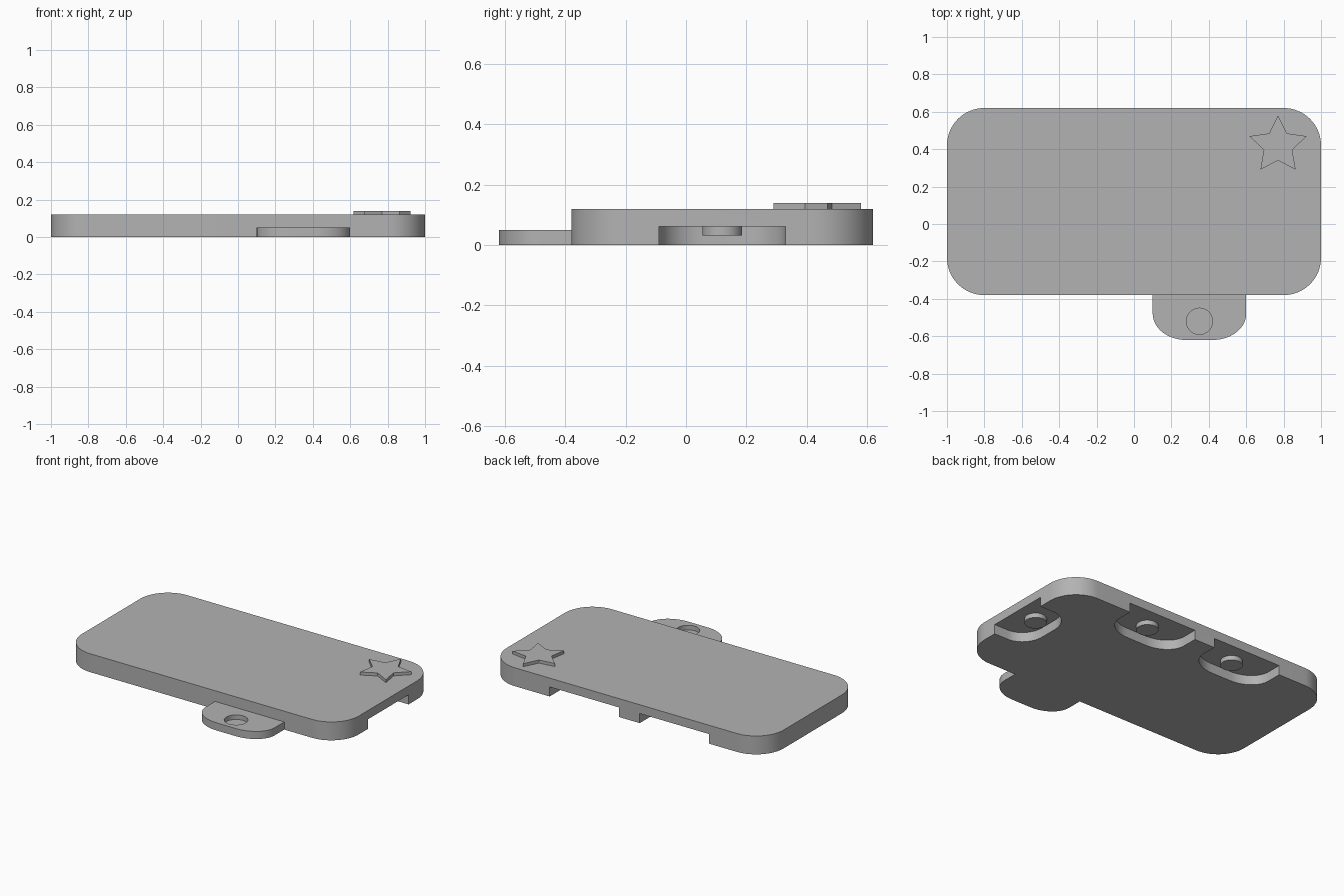
import bpy, bmesh
from math import sin, cos, pi, radians
from mathutils import Matrix, Vector

old = bpy.data.objects.get("Cube")
if old:
    bpy.data.objects.remove(old)

grey = bpy.data.materials.new("plain_grey")
grey.use_nodes = True
GREY = (0.45, 0.45, 0.45, 1)
grey.diffuse_color = GREY
grey.node_tree.nodes["Principled BSDF"].inputs["Base Color"].default_value = GREY


def prism(name, outline, z0, z1):
    """Extrude a flat outline from z0 up to z1."""
    bm = bmesh.new()
    face = bm.faces.new([bm.verts.new((p[0], p[1], z0)) for p in outline])
    geom = bmesh.ops.extrude_face_region(bm, geom=[face])["geom"]
    bmesh.ops.translate(bm, vec=(0, 0, z1 - z0),
                        verts=[g for g in geom if isinstance(g, bmesh.types.BMVert)])
    bmesh.ops.recalc_face_normals(bm, faces=bm.faces)
    mesh = bpy.data.meshes.new(name)
    bm.to_mesh(mesh)
    bm.free()
    mesh.materials.append(grey)
    obj = bpy.data.objects.new(name, mesh)
    bpy.context.collection.objects.link(obj)
    return obj


def arc(cx, cy, rx, ry, start, sweep, steps):
    return [(cx + rx * cos(a), cy + ry * sin(a))
            for a in (radians(start + sweep * i / steps) for i in range(steps + 1))]


def circle(cx, cy, r):
    return arc(cx, cy, r, r, 0, 360, 40)[:-1]


def tongue(x, y, angle, width, depth, back=0.0):
    """Round-ended tongue pointing along -y, turned by angle about its root."""
    rx, ry, h = 0.36 * width, 0.14, width / 2
    pts = [(-h, back)] + arc(rx - h, ry - depth, rx, ry, 180, 90, 14)
    pts += arc(h - rx, ry - depth, rx, ry, 270, 90, 14) + [(h, back)]
    turn = Matrix.Rotation(radians(angle), 2)
    return [turn @ Vector(p) + Vector((x, y)) for p in pts]


def cut(target, cutter):
    mod = target.modifiers.new("cut", 'BOOLEAN')
    mod.operation, mod.solver, mod.object = 'DIFFERENCE', 'EXACT', cutter
    activate(target)
    bpy.ops.object.modifier_apply(modifier=mod.name)
    bpy.data.objects.remove(cutter)


def activate(obj):
    bpy.ops.object.select_all(action='DESELECT')
    obj.select_set(True)
    bpy.context.view_layer.objects.active = obj


FRONT, BACK, SIDE, MID, R = -0.38, 0.62, 1.0, 0.12, 0.2
TOP, CEILING = 0.12, 0.0625

# Rounded plate
outline = []
for sx, sy, start in ((1, 1, 0), (-1, 1, 90), (-1, -1, 180), (1, -1, 270)):
    outline += arc(sx * (SIDE - R), MID + sy * (0.5 - R), R, R, start, 90, 16)
plate = prism("plate", outline, 0, TOP)

# Sockets under the edges, each with a hanging peg
sockets = [("back_left", 0.30, BACK, 0, 0.5),
           ("back_right", -0.35, BACK, 0, 0.5),
           ("side", SIDE, MID, -90, 0.42)]
parts = [plate]
for name, x, y, angle, width in sockets:
    cut(plate, prism("socket_cutter", tongue(x, y, angle, width, 0.24, 0.1), -0.1, CEILING))
    offset = Matrix.Rotation(radians(angle), 2) @ Vector((0, -0.14))
    parts.append(prism(name + "_peg", circle(x + offset.x, y + offset.y, 0.066),
                       CEILING - 0.03, CEILING + 0.005))

# Front tab with a shallow round dimple
tab = prism("front_tab", tongue(0.35, FRONT, 0, 0.5, 0.24), 0, 0.05)
cut(tab, prism("dimple_cutter", circle(0.35, FRONT - 0.14, 0.07), 0.02, 0.1))
parts.append(tab)

# Raised star
star_pts = [(0.77 + r * cos(a), 0.42 + r * sin(a))
            for r, a in (((0.16, 0.08)[i % 2], pi / 2 + i * pi / 5) for i in range(10))]
prism("star", star_pts, TOP, TOP + 0.02)

# Smooth the curved walls, keep the edges sharp
for obj in parts:
    activate(obj)
    bpy.ops.object.shade_smooth_by_angle(angle=radians(30))
